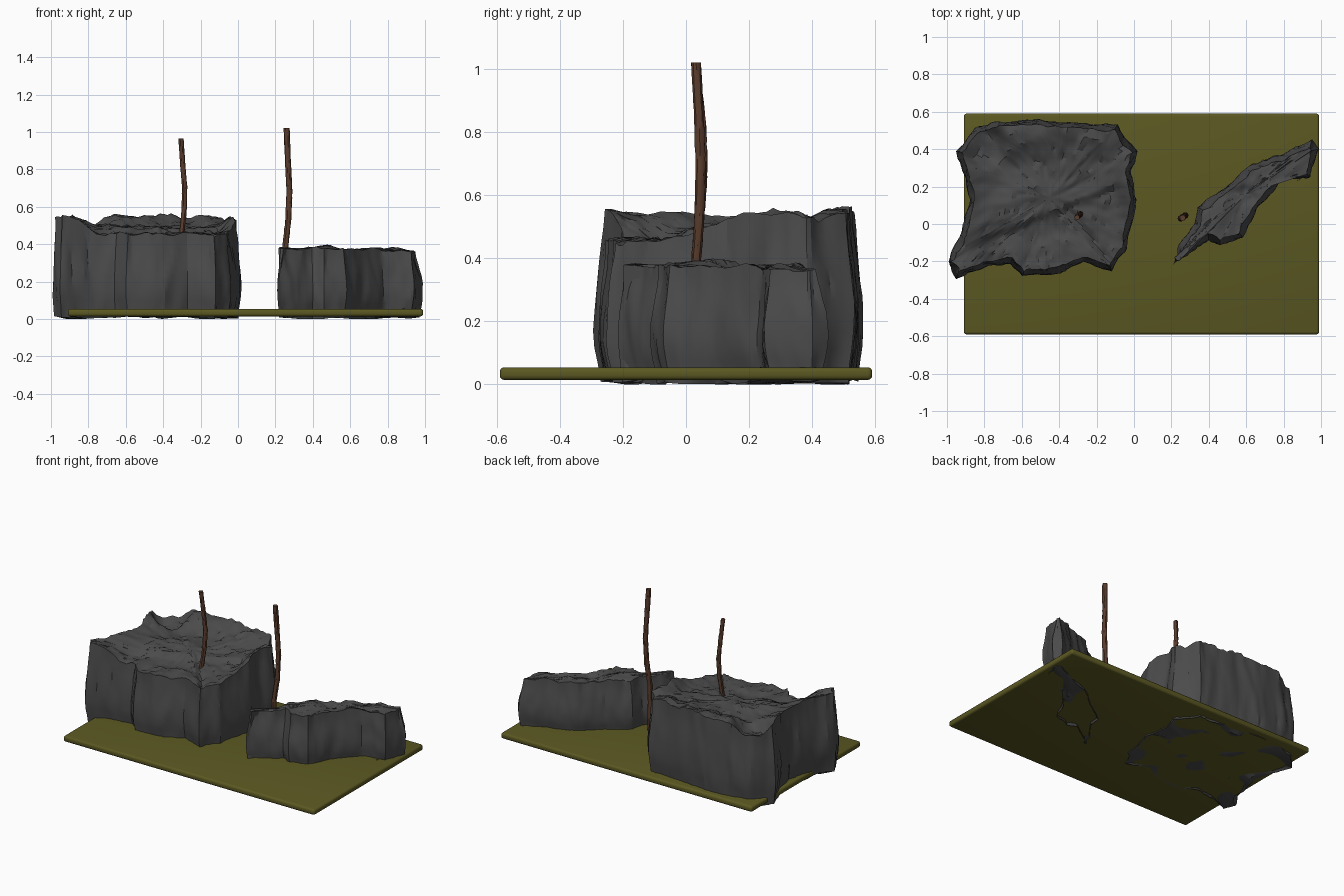
import bpy, bmesh, math
from mathutils import Vector, noise

if "Cube" in bpy.data.objects:
    bpy.data.objects.remove(bpy.data.objects["Cube"])


def material(name, rgb):
    m = bpy.data.materials.new(name)
    m.use_nodes = True
    m.diffuse_color = (*rgb, 1)
    m.node_tree.nodes["Principled BSDF"].inputs["Base Color"].default_value = (*rgb, 1)
    return m


STONE = material("dark grey stone", (0.07, 0.07, 0.07))
MOSS = material("olive ground", (0.105, 0.098, 0.016))
BARK = material("brown bark", (0.10, 0.045, 0.026))


def finish(name, bm, mat, angle=35):
    bmesh.ops.recalc_face_normals(bm, faces=bm.faces)
    me = bpy.data.meshes.new(name)
    bm.to_mesh(me)
    bm.free()
    me.materials.append(mat)
    ob = bpy.data.objects.new(name, me)
    bpy.context.collection.objects.link(ob)
    bpy.ops.object.select_all(action='DESELECT')
    ob.select_set(True)
    bpy.context.view_layer.objects.active = ob
    bpy.ops.object.shade_smooth_by_angle(angle=math.radians(angle))
    return ob


def smooth(a, b, t):
    t = min(max((t - a) / (b - a), 0), 1)
    return t * t * (3 - 2 * t)


def wobble(x, y, z):
    return noise.noise(Vector((x, y, z)))


def resample(points, step):
    pts = [Vector(p) for p in points]
    out = []
    for a, b in zip(pts, pts[1:] + pts[:1]):
        n = max(1, round((b - a).length / step))
        out += [a.lerp(b, i / n) for i in range(n)]
    return out


def rock(name, outline, centre, top, rings, step):
    """Fluted wall lofted from an outline, closed by a rough cap."""
    pts = resample(outline, step)
    n = len(pts)
    c = Vector(centre)
    normals = []
    for i in range(n):
        t = pts[(i + 2) % n] - pts[i - 2]
        normals.append(Vector((-t.y, t.x)).normalized())
    area = sum(p.cross(q) for p, q in zip(pts, pts[1:] + pts[:1]))
    side = 1 if area > 0 else -1          # normals point inwards
    bm = bmesh.new()
    loops = []

    # uneven underside, then the walls
    for k in (0.3, 0.6, 0.85):
        loop = []
        for p in pts:
            q = c.lerp(p, k)
            loop.append(bm.verts.new((q.x, q.y, max(0, 0.025 + 0.06 * wobble(q.x * 5, q.y * 5, 3)))))
        loops.append(loop)
    levels = 11
    for j in range(levels):
        f = j / (levels - 1)
        inset = 0.028 * smooth(0.4, 1, f) + 0.02 * (1 - smooth(0, 0.3, f))
        loop = []
        for p, nrm in zip(pts, normals):
            flute = 0.022 * abs(wobble(p.x * 9, p.y * 9, f * 1.2))
            flute += 0.012 * abs(wobble(p.x * 22, p.y * 22, f * 2.5))
            q = p + nrm * side * (inset + flute - 0.008)
            low = max(0, 0.008 + 0.03 * wobble(p.x * 4, p.y * 4, 1))
            loop.append(bm.verts.new((q.x, q.y, low + (top(q.x, q.y, 1) - low) * f)))
        loops.append(loop)
    rim = [v.co.copy() for v in loops[-1]]
    for r in range(1, rings):
        k = 1 - r / rings
        loop = []
        for p in rim:
            q = c.lerp(p.xy, k)
            loop.append(bm.verts.new((q.x, q.y, top(q.x, q.y, k))))
        loops.append(loop)
    for a, b in zip(loops, loops[1:]):
        for i in range(n):
            bm.faces.new((a[i], a[(i + 1) % n], b[(i + 1) % n], b[i]))
    for loop, z in ((loops[0], 0.02), (loops[-1], top(c.x, c.y, 0))):
        tip = bm.verts.new((c.x, c.y, z))
        for i in range(n):
            bm.faces.new((loop[i], loop[(i + 1) % n], tip))
    return finish(name, bm, STONE, 28)


# Ground slab with a softened edge
bm = bmesh.new()
bmesh.ops.create_cube(bm, size=1)
for v in bm.verts:
    v.co = (0.04 + v.co.x * 1.9, v.co.y * 1.18, 0.034 + v.co.z * 0.04)
bmesh.ops.bevel(bm, geom=bm.edges[:], offset=0.014, segments=3, profile=0.5, affect='EDGES')
finish("ground_slab", bm, MOSS)


# Large rock: raised left and back rims, hollow corner, diagonal ledge
def large_top(x, y, k):
    h = 0.455
    h += 0.035 * smooth(0, 0.05, y - 0.4 * x - 0.21)
    rim = max(smooth(-0.72, -0.92, x), smooth(0.3, 0.5, y),
              smooth(-0.12, -0.02, x) * smooth(-0.1, 0.25, y))
    h += (0.548 - h) * rim
    h -= 0.07 * smooth(0.14, 0.06, math.hypot(x + 0.8, y - 0.42))
    h -= 0.02 * smooth(0.05, 0, abs(y + 1.25 * x + 0.36)) * smooth(0.15, 0.05, y)
    rough = 0.022 * wobble(x * 7 + y * 4, y * 7 - x * 4, 5)
    rough += 0.014 * wobble(x * 30 - y * 14, y * 20 + x * 12, 9)
    return min(h + rough, 0.565)


rock("large_rock", [
    (-0.95, 0.39), (-0.85, 0.51), (-0.72, 0.55), (-0.55, 0.56), (-0.24, 0.535),
    (-0.09, 0.53), (-0.05, 0.46), (0.02, 0.39), (-0.02, 0.27), (0.015, 0.13),
    (-0.01, 0.03), (-0.04, -0.13), (-0.12, -0.25), (-0.27, -0.2), (-0.39, -0.26),
    (-0.6, -0.28), (-0.66, -0.21), (-0.8, -0.23), (-0.95, -0.29), (-1.0, -0.2),
    (-0.92, -0.05), (-0.88, 0.13), (-0.91, 0.27)],
    (-0.45, 0.14), large_top, 16, 0.022)


# Small rock: long, narrow and nearly level
def small_top(x, y, k):
    h = 0.372 + 0.015 * smooth(0.1, 0, abs(x - 0.45))
    h += 0.02 * wobble(x * 9, y * 9, 2) + 0.012 * wobble(x * 26, y * 26, 7)
    return min(h, 0.4)


rock("small_rock", [
    (0.21, -0.215), (0.24, -0.11), (0.33, 0.0), (0.34, 0.09), (0.48, 0.19),
    (0.62, 0.31), (0.78, 0.37), (0.95, 0.445), (0.985, 0.4), (0.94, 0.25),
    (0.78, 0.22), (0.68, 0.11), (0.58, -0.07), (0.46, -0.11), (0.4, -0.085)],
    (0.6, 0.16), small_top, 8, 0.018)


# Bent sticks with a knobbly surface
def stick(name, path, radius):
    pts = [Vector(p) for p in path]
    sides, per = 10, 8
    centres = []
    for a, b in zip(pts, pts[1:]):
        centres += [a.lerp(b, smooth(0, 1, i / per) * 0.3 + i / per * 0.7) for i in range(per)]
    centres.append(pts[-1])
    bm = bmesh.new()
    loops = []
    for j, p in enumerate(centres):
        loop = []
        for i in range(sides):
            a = math.tau * i / sides
            r = radius * (1 + 0.18 * wobble(math.cos(a) * 2, math.sin(a) * 2, j * 0.9))
            loop.append(bm.verts.new((p.x + r * math.cos(a), p.y + r * math.sin(a), p.z)))
        loops.append(loop)
    for a, b in zip(loops, loops[1:]):
        for i in range(sides):
            bm.faces.new((a[i], a[(i + 1) % sides], b[(i + 1) % sides], b[i]))
    bm.faces.new(loops[0])
    bm.faces.new(loops[-1])
    finish(name, bm, BARK)


stick("left_stick", [(-0.303, 0.035, 0.43), (-0.288, 0.05, 0.58), (-0.285, 0.055, 0.7),
                     (-0.295, 0.05, 0.82), (-0.305, 0.035, 0.965)], 0.014)
stick("right_stick", [(0.25, 0.03, 0.04), (0.25, 0.03, 0.36), (0.268, 0.042, 0.52),
                      (0.275, 0.046, 0.68), (0.268, 0.042, 0.82), (0.26, 0.032, 1.02)], 0.016)
